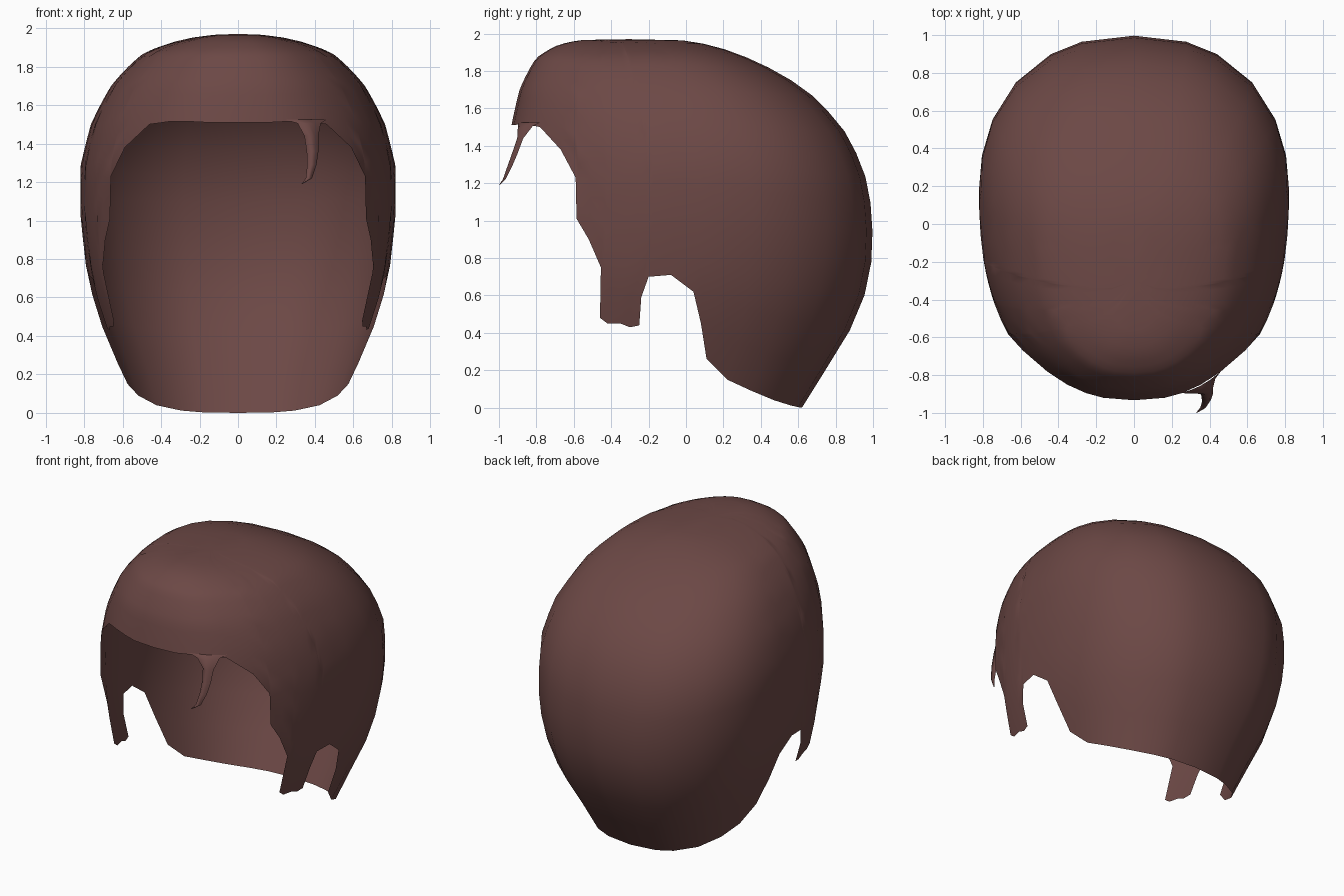
import bpy, bmesh, math

if "Cube" in bpy.data.objects:
    bpy.data.objects.remove(bpy.data.objects["Cube"])

P, TOP, ROWS = 2.3, 1.97, 18

# Head cross-sections: z, half width, front y, centre y, back y
LEVELS = [
    (1.97, 0.0, -0.30, -0.30, -0.30), (1.965, 0.13, -0.56, -0.25, -0.03),
    (1.94, 0.29, -0.68, -0.18, 0.12), (1.87, 0.49, -0.80, -0.08, 0.33),
    (1.70, 0.66, -0.89, 0.02, 0.64), (1.50, 0.765, -0.935, 0.10, 0.835),
    (1.28, 0.82, -0.96, 0.15, 0.95), (1.02, 0.82, -0.97, 0.15, 1.0),
    (0.76, 0.79, -0.98, 0.13, 0.99), (0.58, 0.75, -1.0, 0.11, 0.95),
    (0.40, 0.69, -1.0, 0.10, 0.87), (0.20, 0.60, -1.0, 0.06, 0.745),
    (0.0, 0.54, -1.0, 0.04, 0.62)]

# Hairline seen from the side (y, z), from forehead to nape
HEM = [(-0.935, 1.51), (-0.92, 1.51), (-0.895, 1.515), (-0.85, 1.515), (-0.78, 1.50),
       (-0.67, 1.38), (-0.59, 1.23), (-0.585, 1.01), (-0.52, 0.90), (-0.455, 0.75),
       (-0.46, 0.48), (-0.42, 0.45), (-0.35, 0.45), (-0.30, 0.43), (-0.25, 0.44),
       (-0.25, 0.59), (-0.20, 0.70), (-0.08, 0.71), (0.04, 0.62), (0.08, 0.45),
       (0.11, 0.26), (0.22, 0.15), (0.35, 0.09), (0.47, 0.04), (0.56, 0.012),
       (0.60, 0.003), (0.62, 0.0)]


def section(z):
    q = math.sqrt(max(TOP - z, 0))
    for a, b in zip(LEVELS, LEVELS[1:]):
        qa, qb = math.sqrt(TOP - a[0]), math.sqrt(TOP - b[0])
        if q <= qb + 1e-9:
            t = (q - qa) / (qb - qa)
            return [u + (v - u) * t for u, v in zip(a[1:], b[1:])]
    return LEVELS[-1][1:]


def angle_at(y, z):
    w, f, c, b = section(z)
    r = (c - y) / (c - f) if y < c else (c - y) / (b - c)
    r = max(-1, min(1, r))
    return math.acos(math.copysign(abs(r) ** (P / 2), r))


def surface(phi, z):
    w, f, c, b = section(z)
    k = math.cos(phi)
    depth = (c - f) if k > 0 else (b - c)
    y = c - math.copysign(abs(k) ** (2 / P), k) * depth
    return (w * max(math.sin(phi), 0) ** (2 / P), y, z)


def grid_object(name, columns, mat):
    bm = bmesh.new()
    vs = [[bm.verts.new(p) for p in col] for col in columns]
    for a, b in zip(vs, vs[1:]):
        for i in range(len(a) - 1):
            bm.faces.new((a[i], b[i], b[i + 1], a[i + 1]))
    bmesh.ops.remove_doubles(bm, verts=bm.verts, dist=0.0005)
    bmesh.ops.recalc_face_normals(bm, faces=bm.faces)
    for face in bm.faces:
        face.smooth = True
    me = bpy.data.meshes.new(name)
    bm.to_mesh(me)
    bm.free()
    me.materials.append(mat)
    ob = bpy.data.objects.new(name, me)
    bpy.context.collection.objects.link(ob)
    return ob


brown = bpy.data.materials.new("brown_hair")
brown.diffuse_color = (0.15, 0.065, 0.06, 1)
brown.use_nodes = True
brown.node_tree.nodes["Principled BSDF"].inputs["Base Color"].default_value = brown.diffuse_color

# Hair cap: columns run from the hairline up to the crown, then mirrored
columns, last = [], -1
for i, (y, z) in enumerate(HEM):
    phi = 0 if i == 0 else math.pi if i == len(HEM) - 1 else angle_at(y, z)
    phi = max(phi, last + 0.004) if i < len(HEM) - 1 else math.pi
    last = phi
    q = math.sqrt(TOP - z)
    columns.append([surface(phi, TOP - (q * (1 - j / ROWS)) ** 2) for j in range(ROWS + 1)])
for p in (columns[0], columns[-1]):
    p[:] = [(0, y, z) for x, y, z in p]
cap = grid_object("hair_cap", columns, brown)
mirror = cap.modifiers.new("mirror", 'MIRROR')
mirror.use_clip = True
mirror.merge_threshold = 0.001

# Loose forehead lock: left x, left y, right x, right y, z, forward bulge
LOCK = [(0.24, -0.895, 0.46, -0.78, 1.525, 0.02), (0.31, -0.895, 0.43, -0.82, 1.505, 0.03),
        (0.345, -0.885, 0.418, -0.87, 1.44, 0.025), (0.357, -0.91, 0.418, -0.90, 1.36, 0.025),
        (0.36, -0.94, 0.408, -0.93, 1.29, 0.02), (0.352, -0.97, 0.385, -0.965, 1.22, 0.012),
        (0.33, -0.998, 0.335, -0.998, 1.19, 0.002)]
strip = []
for t in (0, 0.25, 0.5, 0.75, 1):
    strip.append([(xl + (xr - xl) * t, yl + (yr - yl) * t - 4 * t * (1 - t) * h, z)
                  for xl, yl, xr, yr, z, h in LOCK])
grid_object("forehead_lock", strip, brown)
